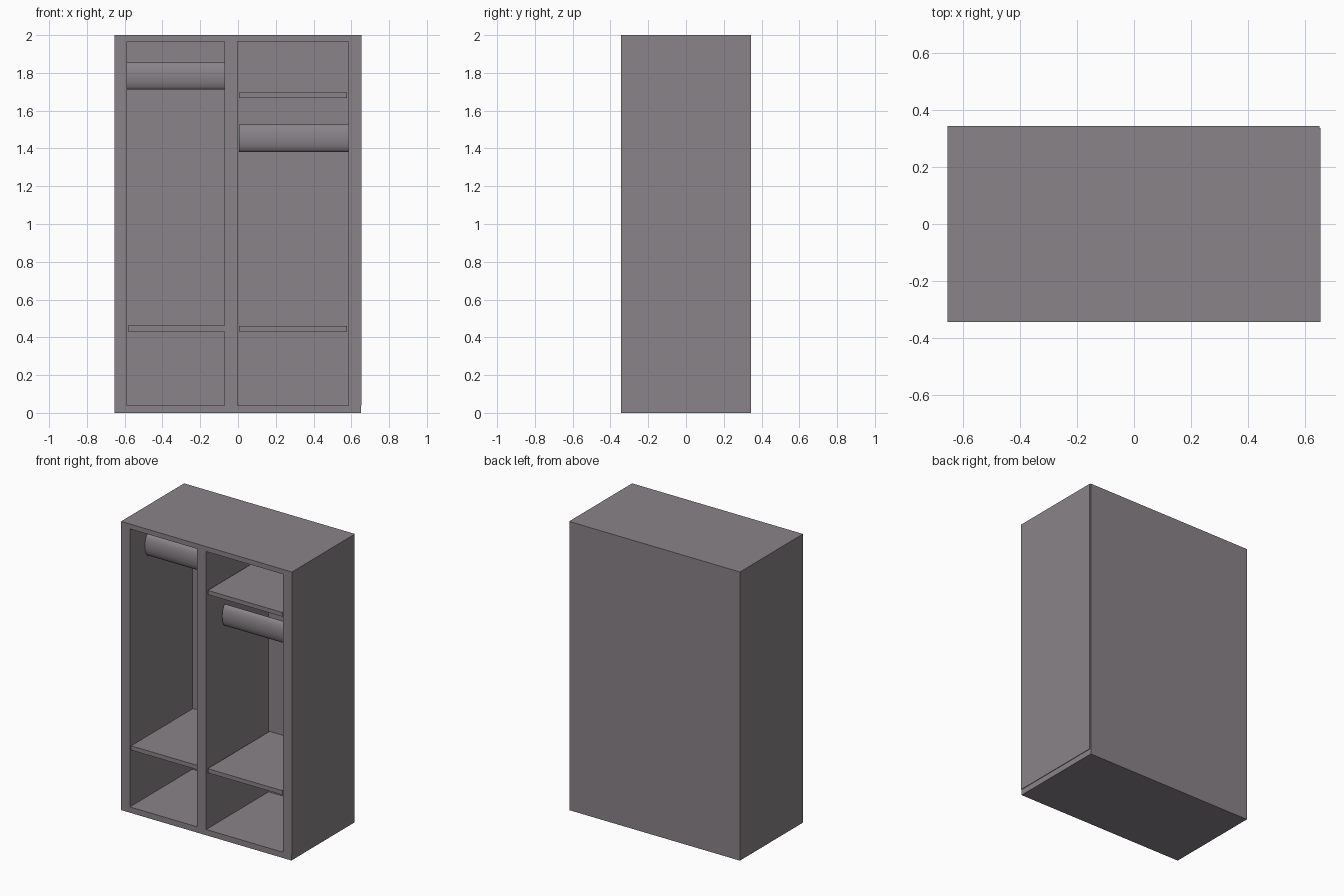
import bpy
import math

if "Cube" in bpy.data.objects:
    bpy.data.objects.remove(bpy.data.objects["Cube"])

# One flat colour for the whole wardrobe
grey = bpy.data.materials.new("warm grey")
grey.diffuse_color = (0.25, 0.228, 0.246, 1)
grey.use_nodes = True
grey.node_tree.nodes["Principled BSDF"].inputs["Base Color"].default_value = grey.diffuse_color


def box(name, x, y, z):
    """Box from (min, max) pairs on each axis."""
    bpy.ops.mesh.primitive_cube_add(size=1)
    o = bpy.context.object
    o.name = name
    o.location = [(a + b) / 2 for a, b in (x, y, z)]
    o.scale = [b - a for a, b in (x, y, z)]
    bpy.ops.object.transform_apply(location=True, rotation=True, scale=True)
    o.data.materials.append(grey)


def rail(name, x, y, z, ry, rz):
    """Oval hanging rail along x."""
    bpy.ops.mesh.primitive_cylinder_add(vertices=48, radius=1, depth=x[1] - x[0])
    o = bpy.context.object
    o.name = name
    o.scale = (rz, ry, 1)
    o.rotation_euler = (0, math.pi / 2, 0)
    o.location = ((x[0] + x[1]) / 2, y, z)
    bpy.ops.object.transform_apply(location=True, rotation=True, scale=True)
    bpy.ops.object.shade_smooth_by_angle(angle=math.radians(40))
    o.data.materials.append(grey)


W, D, H = 0.655, 0.345, 2.0
BASE, TOP = 0.04, 1.966          # inner floor and ceiling heights
BACK = 0.338                     # inner face of the thin back panel
LEFT, RIGHT = (-0.587, -0.072), (-0.002, 0.585)   # the two bays
depth = (-D, BACK)

# Carcass
box("left_side", (-W, LEFT[0]), depth, (BASE, H))
box("right_side", (RIGHT[1], W), depth, (BASE, H))
box("divider", (LEFT[1], RIGHT[0]), depth, (BASE, TOP))
box("top_panel", (LEFT[0], RIGHT[1]), depth, (TOP, H))
box("bottom_panel", (-W, 0.651), depth, (0, BASE))
box("back_panel", (-W, 0.651), (BACK, D), (0, H))

# Shelves, slightly set back and narrower than their bays
shelf_depth = (-0.338, BACK)
box("left_low_shelf", (-0.582, LEFT[1]), shelf_depth, (0.432, 0.462))
for name, z in (("right_low_shelf", 0.432), ("right_high_shelf", 1.667)):
    box(name, (0.005, 0.577), shelf_depth, (z, z + 0.029))

# Hanging rails
rail("left_rail", LEFT, -0.15, 1.784, 0.03, 0.073)
rail("right_rail", (0.005, RIGHT[1]), -0.15, 1.455, 0.03, 0.073)
